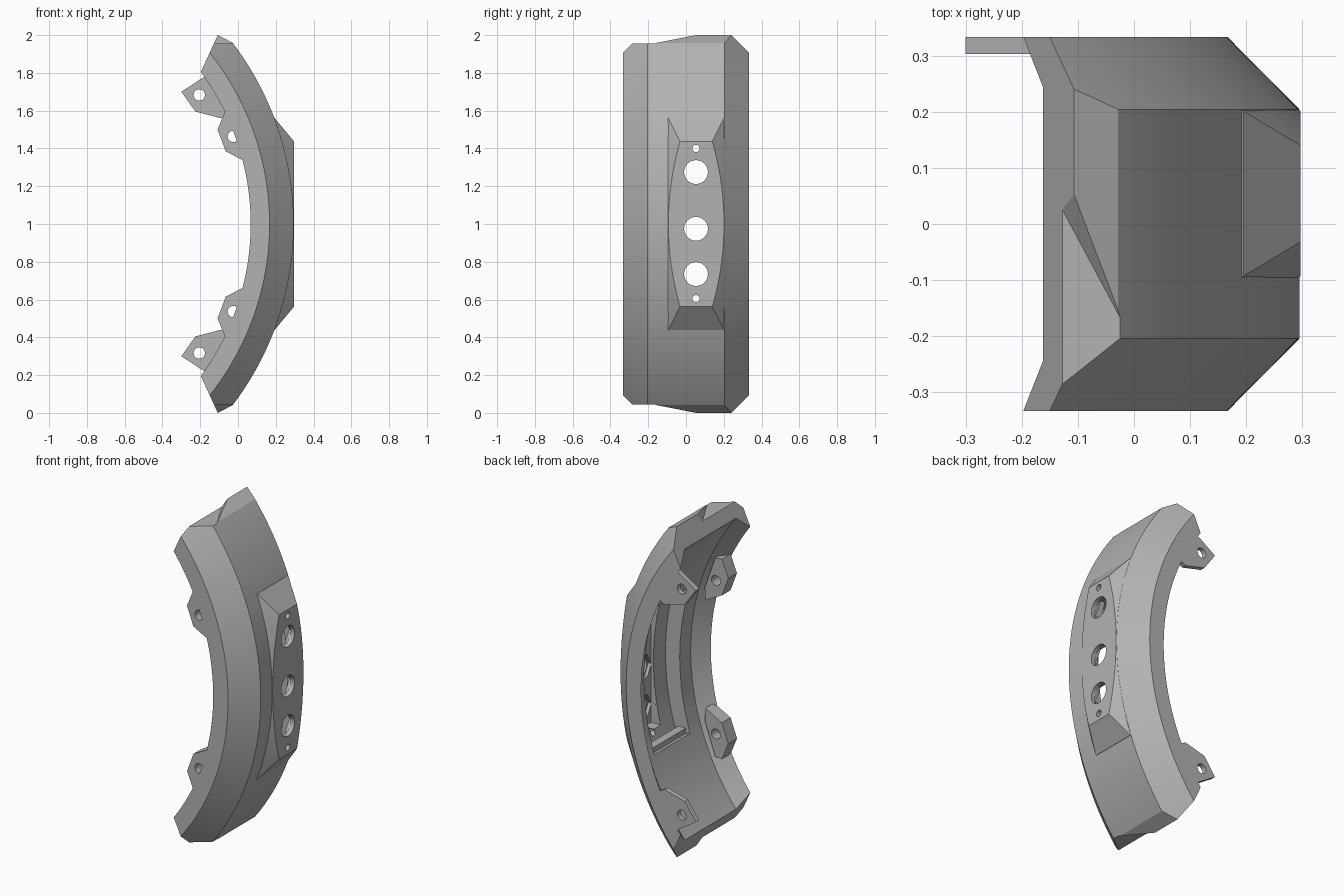
import bpy, bmesh, math
from mathutils import Vector

if "Cube" in bpy.data.objects:
    bpy.data.objects.remove(bpy.data.objects["Cube"])

CX, CZ = -1.29, 1.0          # centre of the arc
R_OUT, R_SIDE, R_RIM, R_IN = 1.585, 1.457, 1.357, 1.43
W, W_OUT, W_IN = 0.333, 0.204, 0.245

grey = bpy.data.materials.new("plain_grey")
grey.use_nodes = True
COLOUR = (0.45, 0.45, 0.45, 1)
grey.diffuse_color = COLOUR
grey.node_tree.nodes["Principled BSDF"].inputs["Base Color"].default_value = COLOUR


def finish(bm, name):
    bmesh.ops.recalc_face_normals(bm, faces=bm.faces[:])
    mesh = bpy.data.meshes.new(name)
    bm.to_mesh(mesh)
    bm.free()
    obj = bpy.data.objects.new(name, mesh)
    bpy.context.collection.objects.link(obj)
    mesh.materials.append(grey)
    return obj


def loft(name, sections):
    """Skin closed sections and cap both ends."""
    bm = bmesh.new()
    rings = [[bm.verts.new(p) for p in s] for s in sections]
    n = len(rings[0])
    for a, b in zip(rings, rings[1:]):
        for i in range(n):
            j = (i + 1) % n
            bm.faces.new((a[i], a[j], b[j], b[i]))
    bm.faces.new(rings[0])
    bm.faces.new(rings[-1])
    return finish(bm, name)


def sweep(name, profile, half_angle, steps):
    """Revolve a (y, radius) profile along the arc."""
    sections = []
    for k in range(steps + 1):
        a = half_angle * (2 * k / steps - 1)
        sections.append([(CX + r * math.cos(a), y, CZ + r * math.sin(a)) for y, r in profile])
    return loft(name, sections)


def plate(name, outline, y0, y1):
    return loft(name, [[(x, y, z) for x, z in outline] for y in (y0, y1)])


def box(name, lo, hi):
    outline = [(lo[0], lo[2]), (hi[0], lo[2]), (hi[0], hi[2]), (lo[0], hi[2])]
    return plate(name, outline, lo[1], hi[1])


def rod(name, centre, radius, length, axis, sides=32):
    ring = [(radius * math.cos(2 * math.pi * i / sides), radius * math.sin(2 * math.pi * i / sides))
            for i in range(sides)]
    c = Vector(centre)
    ends = []
    for d in (-length / 2, length / 2):
        ends.append([c + (Vector((d, u, v)) if axis == "x" else Vector((u, d, v))) for u, v in ring])
    return loft(name, ends)


def hull(name, points):
    bm = bmesh.new()
    for p in points:
        bm.verts.new(p)
    bmesh.ops.convex_hull(bm, input=bm.verts[:])
    return finish(bm, name)


def combine(obj, other, operation):
    mod = obj.modifiers.new("cut", "BOOLEAN")
    mod.operation, mod.solver, mod.object = operation, "EXACT", other
    bpy.context.view_layer.objects.active = obj
    bpy.ops.object.modifier_apply(modifier=mod.name)
    bpy.data.objects.remove(other)


def smooth(obj):
    bpy.ops.object.select_all(action="DESELECT")
    obj.select_set(True)
    bpy.context.view_layer.objects.active = obj
    bpy.ops.object.shade_smooth_by_angle(angle=math.radians(15))


# Curved shell with bevelled outside and inside
shell = sweep("curved_shell", [(-W, R_RIM), (-W, R_SIDE), (-W_OUT, R_OUT), (W_OUT, R_OUT),
                               (W, R_SIDE), (W, R_RIM), (W_IN, R_IN), (-W_IN, R_IN)],
              math.radians(45), 72)

# Trim both ends with two sloping planes
bm = bmesh.new()
bm.from_mesh(shell.data)
for s in (1, -1):
    for x, z, nx, nz in ((-0.107, 1, -0.195, 0.09), (-0.107, 1, 0.045, 0.087)):
        cut = bmesh.ops.bisect_plane(bm, geom=bm.verts[:] + bm.edges[:] + bm.faces[:],
                                     plane_co=(x, 0, CZ + s * z), plane_no=(nx, 0, s * nz),
                                     clear_outer=True)
        edges = [e for e in cut["geom_cut"] if isinstance(e, bmesh.types.BMEdge)]
        bmesh.ops.holes_fill(bm, edges=edges, sides=0)
bmesh.ops.recalc_face_normals(bm, faces=bm.faces[:])
bm.to_mesh(shell.data)
bm.free()

# Flattened front corner of each end
for s in (1, -1):
    low = [(-0.13, 0.03), (-0.025, -0.205), (0.1, -0.4), (-0.3, -0.4), (-0.3, 0.03)]
    high = [(-0.075, 0.14), (-0.025, -0.205), (0.1, -0.4), (-0.3, -0.4), (-0.3, 0.14)]
    pts = [(x, y, CZ + s * 0.955) for x, y in low] + [(x, y, CZ + s * 1.1) for x, y in high]
    combine(shell, hull("corner_cutter", pts), "DIFFERENCE")

# Raised flat pad on the outside, with sloping edges
rows = [-0.56] + [0.437 * (k / 12 - 1) for k in range(25)] + [0.56]
sections = []
for h in rows:
    arc = CX + math.sqrt(R_OUT ** 2 - h * h)
    top = arc + 0.002 if abs(h) > 0.5 else 0.297
    d = top - arc
    pad = [(arc - 0.03, -0.095), (arc, -0.095), (top, -0.095 + d),
           (top, 0.203 - d), (arc, 0.203), (arc - 0.03, 0.203)]
    sections.append([(x, y, CZ + h) for x, y in pad])
combine(shell, loft("raised_pad", sections), "UNION")

# Pocket behind the pad
pocket = [(-0.14, 1.3), (0.2, 1.3), (0.2, 1.525), (-0.14, 1.525)]
combine(shell, sweep("pocket_cutter", pocket, math.radians(18), 24), "DIFFERENCE")
combine(shell, box("deep_cutter", (0.0, -0.025, 0.62), (0.25, 0.135, 1.38)), "DIFFERENCE")

# Three large holes with hexagonal seats, and two screw holes
for z in (0.735, 0.975, 1.275):
    combine(shell, rod("hole_cutter", (0.25, 0.053, z), 0.063, 0.4, "x"), "DIFFERENCE")
    combine(shell, rod("seat_cutter", (0.2, 0.053, z), 0.079, 0.14, "x", 6), "DIFFERENCE")
for z in (0.605, 1.4):
    combine(shell, rod("screw_cutter", (0.25, 0.053, z), 0.019, 0.4, "x", 16), "DIFFERENCE")
smooth(shell)

# Cross bars at both ends of the pocket
for s, word in ((1, "upper"), (-1, "lower")):
    z = CZ + s * 0.44
    box(word + "_cross_bar", (0.1, -0.14, z - 0.02), (0.15, 0.2, z + 0.02))

# Mounting tabs: outer pair at the back, inner pair at the front
back_tab = [(-0.3, 0.7), (-0.17, 0.785), (-0.07, 0.7), (-0.03, 0.59), (-0.09, 0.56), (-0.225, 0.595)]
front_tab = [(-0.108, 0.5), (-0.065, 0.605), (-0.02, 0.6), (0.05, 0.4), (0.045, 0.325), (0.03, 0.335),
             (-0.065, 0.385)]
for s, word in ((1, "upper"), (-1, "lower")):
    for name, outline, hole, y0, y1 in (
            ("back_tab", back_tab, (-0.205, 0.683), 0.303, W),
            ("front_tab", front_tab, (-0.025, 0.464), -W, -0.25)):
        tab = plate(word + "_" + name, [(x, CZ + s * z) for x, z in outline], y0, y1)
        drill = rod("drill", (hole[0], (y0 + y1) / 2, CZ + s * hole[1]), 0.03, 0.3, "y", 24)
        combine(tab, drill, "DIFFERENCE")
        smooth(tab)
